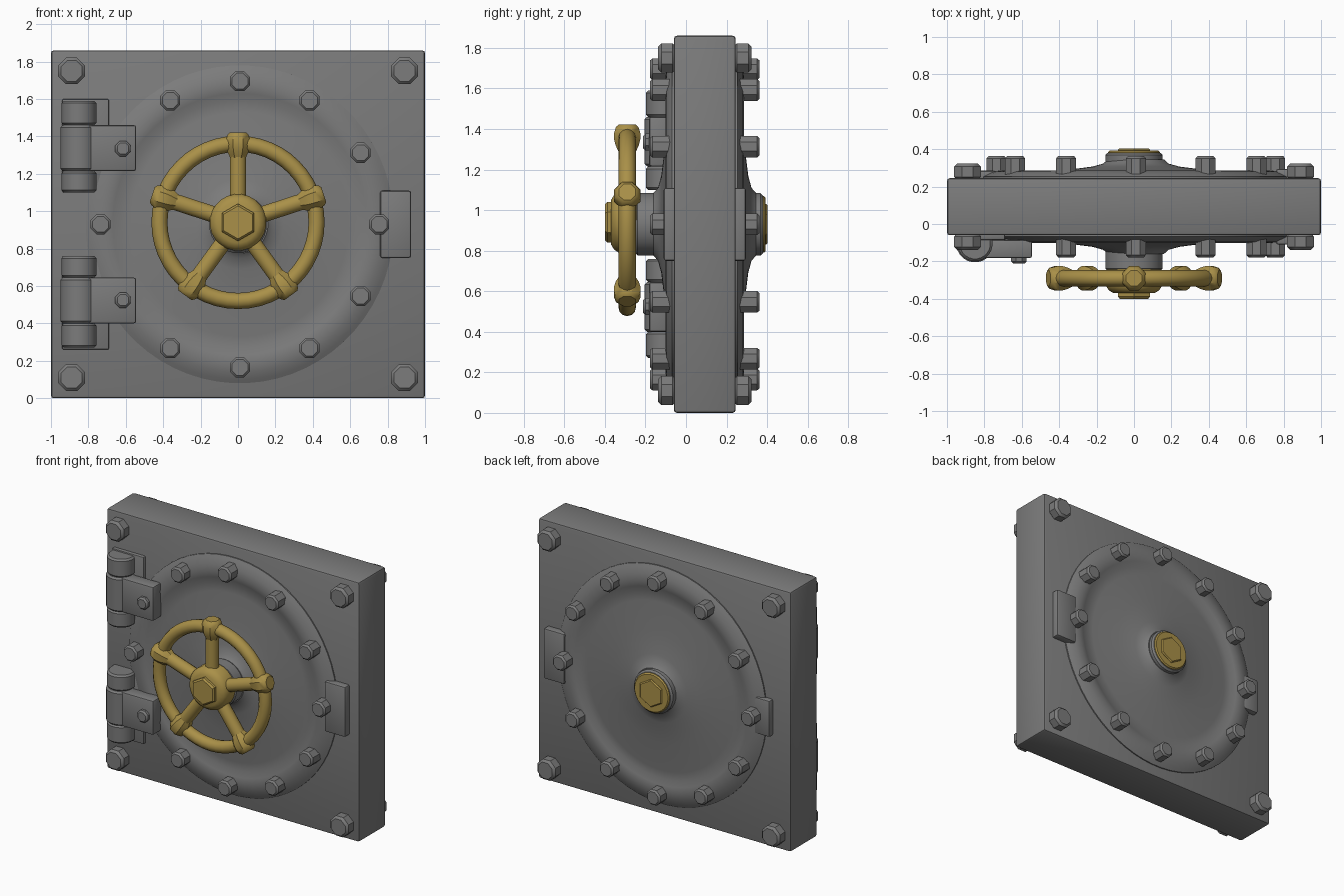
import bpy, bmesh
from math import cos, sin, pi, radians
from mathutils import Vector, Matrix

cube = bpy.data.objects.get("Cube")
if cube:
    bpy.data.objects.remove(cube, do_unlink=True)

MID = 0.93      # height of the door centre
FRONT, BACK = -0.06, 0.245


def material(name, rgb):
    m = bpy.data.materials.new(name)
    m.use_nodes = True
    colour = (*rgb, 1.0)
    m.diffuse_color = colour
    m.node_tree.nodes["Principled BSDF"].inputs["Base Color"].default_value = colour
    return m


steel = material("grey steel", (0.2, 0.2, 0.2))
brass = material("aged brass", (0.40, 0.28, 0.065))


def finish(name, bm, mat, angle=35):
    bmesh.ops.recalc_face_normals(bm, faces=bm.faces)
    mesh = bpy.data.meshes.new(name)
    bm.to_mesh(mesh)
    bm.free()
    mesh.materials.append(mat)
    mesh.shade_smooth()
    mesh.set_sharp_from_angle(angle=radians(angle))
    obj = bpy.data.objects.new(name, mesh)
    bpy.context.collection.objects.link(obj)
    return obj


def box(name, low, high, mat=steel, bevel=0.012):
    low, high = Vector(low), Vector(high)
    bm = bmesh.new()
    size = Matrix.Diagonal((*(high - low), 1))
    bmesh.ops.create_cube(bm, size=1, matrix=Matrix.Translation((low + high) / 2) @ size)
    bmesh.ops.bevel(bm, geom=bm.edges[:], offset=bevel, segments=2, profile=0.5, affect='EDGES')
    return finish(name, bm, mat)


def lathe(name, profile, origin, axis, mat=steel, sides=32, squash=1.0, angle=35):
    """Turn (radius, height) pairs around an axis and cap both ends."""
    bm = bmesh.new()
    rings = []
    for r, h in profile:
        rings.append([bm.verts.new((r * cos(2 * pi * (i + 0.5) / sides),
                                    r * sin(2 * pi * (i + 0.5) / sides), h))
                      for i in range(sides)])
    for a, b in zip(rings, rings[1:]):
        for i in range(sides):
            j = (i + 1) % sides
            bm.faces.new((a[i], a[j], b[j], b[i]))
    bm.faces.new(rings[0])
    bm.faces.new(rings[-1])
    turn = Vector(axis).to_track_quat('Z', 'Y').to_matrix().to_4x4()
    place = Matrix.Translation(origin) @ Matrix.Diagonal((squash, 1, 1, 1)) @ turn
    bm.transform(place)
    return finish(name, bm, mat, angle)


def rod(name, radius, start, end, mat=steel, sides=24, bevel=0.012):
    start, end = Vector(start), Vector(end)
    length = (end - start).length
    profile = [(radius - bevel, 0), (radius, bevel), (radius, length - bevel), (radius - bevel, length)]
    return lathe(name, profile, start, end - start, mat, sides)


# Square frame slab
box("frame", (-1, FRONT, 0), (1, BACK, 2 * MID), bevel=0.015)

# Round door, bolts and latch on each side of the slab
door_profile = [(0.85, -0.02), (0.85, 0.008), (0.83, 0.018), (0.79, 0.036), (0.74, 0.042),
                (0.70, 0.036), (0.66, 0.02), (0.60, 0.024), (0.40, 0.042), (0.24, 0.062),
                (0.18, 0.078), (0.155, 0.10)]
for side, face, out in (("front", FRONT, -1), ("back", BACK, 1)):
    axis = (0, out, 0)
    lathe(side + "_door", door_profile, (0.01, face, MID), axis, sides=64, squash=0.97, angle=40)
    for i in range(12):
        a = i * pi / 6
        x, z = 0.01 + 0.745 * cos(a), MID + 0.765 * sin(a)
        rod(side + "_door_bolt", 0.058, (x, face, z), (x, face + out * 0.118, z), sides=8)
    for x in (-0.89, 0.89):
        for z in (MID - 0.82, MID + 0.82):
            rod(side + "_corner_bolt", 0.077, (x, face - out * 0.01, z),
                (x, face + out * 0.078, z), sides=8, bevel=0.016)
    inner, outer = sorted((face - out * 0.02, face + out * 0.05))
    box(side + "_latch", (0.76, inner, MID - 0.18), (0.925, outer, MID + 0.18))
inner, outer = BACK - 0.02, BACK + 0.04
box("back_hinge_tab", (-0.86, inner, MID - 0.13), (-0.74, outer, MID + 0.13))

# Hinges, mirrored above and below the door centre
PIN_X, PIN_Y = -0.85, -0.105
for name, s in (("upper", 1), ("lower", -1)):
    def span(a, b):
        return sorted((MID + s * a, MID + s * b))
    z0, z1 = span(0.17, 0.67)
    box(name + "_hinge_leaf", (-0.94, FRONT - 0.025, z0), (-0.69, FRONT + 0.02, z1), bevel=0.008)
    for a, b in ((0.17, 0.285), (0.53, 0.66)):
        z0, z1 = span(a, b)
        rod(name + "_hinge_knuckle", 0.094, (PIN_X, PIN_Y, z0), (PIN_X, PIN_Y, z1))
    z0, z1 = span(0.25, 0.6)
    rod(name + "_hinge_pin", 0.06, (PIN_X, PIN_Y, z0), (PIN_X, PIN_Y, z1))
    z0, z1 = span(0.285, 0.53)
    rod(name + "_arm_knuckle", 0.1, (PIN_X, PIN_Y, z0), (PIN_X, PIN_Y, z1))
    box(name + "_hinge_arm", (PIN_X, -0.182, z0), (-0.545, -0.085, z1))
    bolt_z = MID + s * 0.405
    rod(name + "_arm_bolt", 0.045, (-0.615, -0.17, bolt_z), (-0.615, -0.212, bolt_z), sides=8)

# Shaft collars
rod("front_collar", 0.155, (0, -0.1, MID), (0, -0.25, MID))
rod("back_collar", 0.155, (0, 0.28, MID), (0, 0.38, MID))

# Brass caps on the back
rod("back_cap", 0.14, (0, 0.36, MID), (0, 0.393, MID), brass, bevel=0.008)
rod("back_nut", 0.10, (0, 0.37, MID), (0, 0.403, MID), brass, sides=6, bevel=0.008)

# Handwheel rim
WHEEL = Vector((0, -0.29, 0.94))
RIM, TUBE = 0.42, 0.043
bm = bmesh.new()
grid = []
for i in range(48):
    a = 2 * pi * i / 48
    grid.append([bm.verts.new(WHEEL + Vector((cos(a) * (RIM + TUBE * cos(b)), TUBE * sin(b),
                                              sin(a) * (RIM + TUBE * cos(b)))))
                 for b in (2 * pi * k / 12 for k in range(12))])
for i in range(48):
    for k in range(12):
        n, m = (i + 1) % 48, (k + 1) % 12
        bm.faces.new((grid[i][k], grid[n][k], grid[n][m], grid[i][m]))
finish("handwheel_rim", bm, brass, 60)

# Handwheel spokes and rim knobs
knob_profile = [(0.045, -0.075), (0.062, -0.04), (0.07, -0.01), (0.07, 0.02), (0.06, 0.05), (0.045, 0.062)]
for i in range(5):
    a = pi / 2 + 2 * pi * i / 5
    d = Vector((cos(a), 0, sin(a)))
    rod("handwheel_spoke", 0.045, WHEEL + d * 0.08, WHEEL + d * RIM, brass, sides=12)
    lathe("handwheel_knob", knob_profile, WHEEL + d * RIM, d, brass, sides=8, angle=40)

# Handwheel hub and nut
hub_profile = [(0.13, 0), (0.152, 0.02), (0.152, 0.10), (0.135, 0.125), (0.11, 0.14)]
lathe("handwheel_hub", hub_profile, (0, -0.23, WHEEL.z), (0, -1, 0), brass, sides=24)
rod("handwheel_nut", 0.10, (0, -0.35, WHEEL.z), (0, -0.40, WHEEL.z), brass, sides=6)
